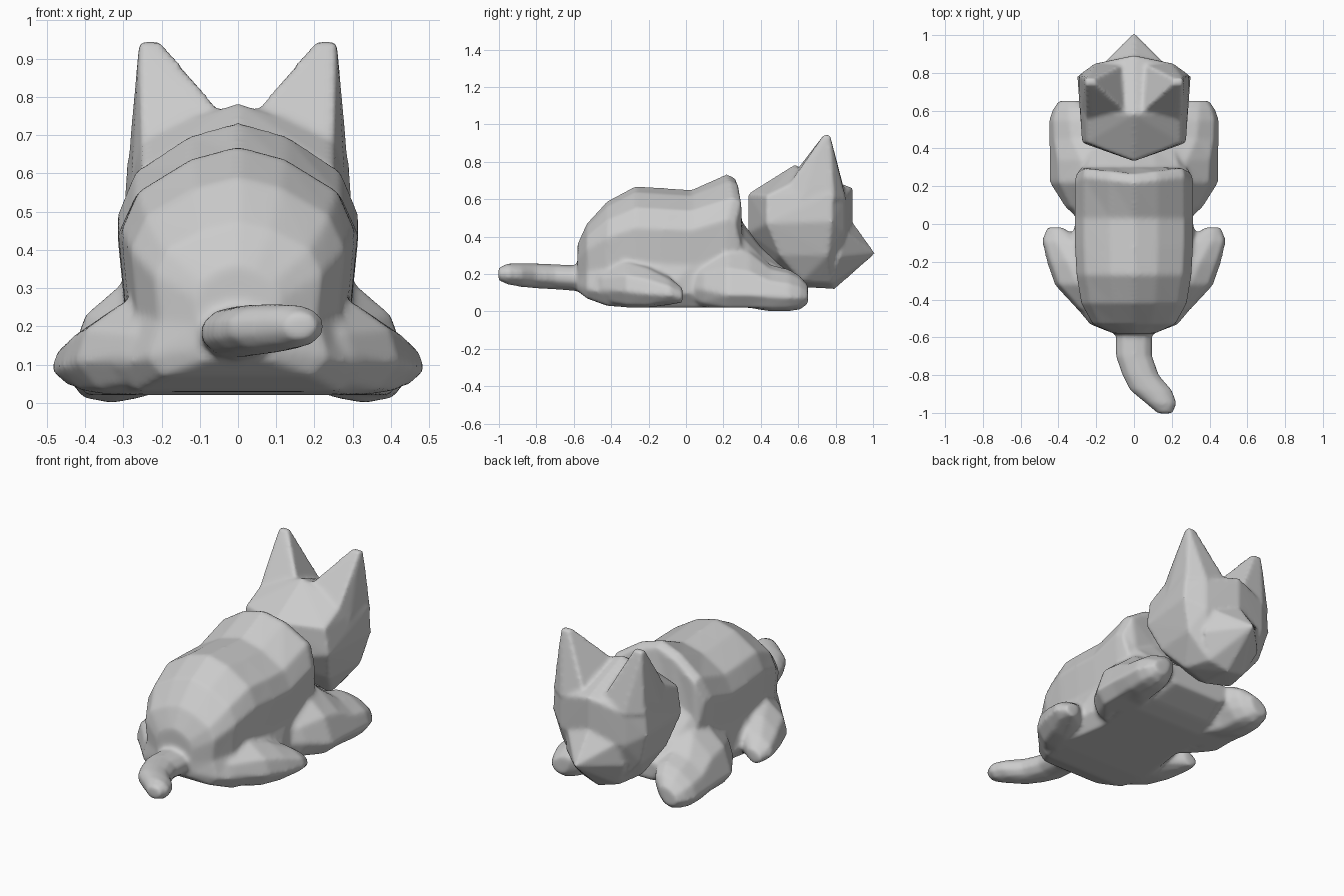
import bpy, bmesh, math

if "Cube" in bpy.data.objects:
    bpy.data.objects.remove(bpy.data.objects["Cube"])


def finish(name, bm, mirror=False):
    bmesh.ops.recalc_face_normals(bm, faces=bm.faces)
    mesh = bpy.data.meshes.new(name)
    bm.to_mesh(mesh)
    bm.free()
    ob = bpy.data.objects.new(name, mesh)
    bpy.context.collection.objects.link(ob)
    if mirror:
        ob.modifiers.new("mirror", 'MIRROR').use_mirror_merge = False
    return ob


def loft(name, rings, mirror=False):
    bm = bmesh.new()
    loops = [[bm.verts.new(p) for p in ring] for ring in rings]
    n = len(loops[0])
    for a, b in zip(loops, loops[1:]):
        for i in range(n):
            j = (i + 1) % n
            bm.faces.new((a[i], a[j], b[j], b[i]))
    bm.faces.new(loops[0])
    bm.faces.new(loops[-1])
    return finish(name, bm, mirror)


def limb(name, stations, shear=0.0, mirror=False, n=10, floor=0.0):
    # Stations: centre x, y, z, half width, half height; shear leans the top inwards
    rings = []
    for x, y, z, rx, rz in stations:
        ring = []
        for i in range(n):
            a = 2 * math.pi * (i + 0.5) / n
            dz = rz * math.sin(a) / math.cos(math.pi / n * 0.5)
            low = floor if y < .4 else 0
            ring.append((x + rx * math.cos(a) - shear * max(dz, 0), y, max(z + dz, low)))
        rings.append(ring)
    return loft(name, rings, mirror)


def hull(name, points, symmetric=False, mirror=False):
    bm = bmesh.new()
    for x, y, z in points:
        bm.verts.new((x, y, z))
        if symmetric and x > 0:
            bm.verts.new((-x, y, z))
    bmesh.ops.convex_hull(bm, input=bm.verts)
    loose = [v for v in bm.verts if not v.link_faces]
    bmesh.ops.delete(bm, geom=loose, context='VERTS')
    return finish(name, bm, mirror)


def fuse(objects, smooth):
    # Weld overlapping parts into one soft continuous skin
    bpy.ops.object.select_all(action='DESELECT')
    for ob in objects:
        ob.select_set(True)
    bpy.context.view_layer.objects.active = objects[0]
    bpy.ops.object.convert(target='MESH')
    bpy.ops.object.join()
    ob = bpy.context.view_layer.objects.active
    m = ob.modifiers.new("skin", 'REMESH')
    m.mode = 'VOXEL'
    m.voxel_size = .012
    m = ob.modifiers.new("soften", 'SMOOTH')
    m.factor = .5
    m.iterations = smooth
    bpy.ops.object.convert(target='MESH')
    bpy.ops.object.shade_smooth()


# Body: one half section scaled along the back line, flared low at the haunches
section = [(0, 0), (.8, 0), (.98, .12), (.94, .36), (1, .66), (.85, .82), (.4, .95), (0, 1)]
stations = [  # y, bottom, top, half width, low flare
    (-.58, .11, .36, .11, 1), (-.53, .07, .47, .22, 1.1), (-.42, .03, .59, .28, 1.18),
    (-.27, .02, .67, .305, 1.22), (-.12, .02, .66, .313, 1.1), (.03, .02, .65, .315, 1),
    (.22, .02, .735, .315, 1.1), (.265, .02, .71, .305, 1.1), (.30, .02, .48, .28, 1.1),
    (.40, .04, .35, .25, 1), (.55, .10, .23, .20, 1)]
body_rings = []
for y, zb, zt, w, flare in stations:
    half = []
    for i, (u, v) in enumerate(section):
        # Shoulder rim sweeps forward at the sides
        fwd = .035 * u if .2 < y < .28 and i in (5, 6) else 0
        half.append((w * u * (flare if i < 3 else 1), y + fwd, zb + (zt - zb) * v))
    body_rings.append(half + [(-x, yy, z) for x, yy, z in half[-2:0:-1]])
body = loft("body", body_rings)

# Legs
front_leg = limb("front_leg", [
    (.22, .0, .15, .05, .08), (.28, .09, .16, .09, .14), (.31, .22, .16, .145, .23),
    (.31, .34, .15, .145, .20), (.33, .45, .12, .127, .13), (.335, .55, .11, .122, .115),
    (.34, .61, .10, .095, .09), (.35, .652, .09, .05, .05)],
    shear=.7, mirror=True, floor=.02)
hind_leg = limb("hind_leg", [
    (.12, -.52, .15, .08, .06), (.19, -.45, .15, .12, .11), (.275, -.32, .15, .155, .14),
    (.325, -.20, .13, .145, .12), (.38, -.09, .11, .115, .075),
    (.425, -.018, .085, .04, .04)], shear=.6, mirror=True, floor=.02)

# Tail
tail = limb("tail", [
    (0, -.54, .175, .10, .07), (0, -.70, .185, .10, .067), (.035, -.80, .19, .10, .067),
    (.09, -.88, .195, .115, .064), (.145, -.95, .20, .084, .057),
    (.165, -1.003, .20, .04, .035)])
fuse([body, front_leg, hind_leg, tail], 6)

# Head
head = hull("head", [
    (0, .333, .63), (0, .333, .42), (.25, .43, .62), (.275, .43, .47), (.25, .59, .70),
    (0, .58, .785), (.28, .60, .50), (.29, .78, .63), (.30, .78, .48), (.20, .85, .60),
    (.20, .85, .42), (0, .892, .66), (0, .89, .44), (.25, .76, .30), (.23, .50, .30),
    (.16, .62, .16), (0, .60, .13), (0, .79, .12), (.12, .78, .15), (0, .45, .24)],
    symmetric=True)
muzzle = hull("muzzle", [
    (0, .89, .48), (.15, .86, .42), (.19, .82, .29), (0, 1.012, .31), (0, .79, .115),
    (.12, .78, .15), (0, .70, .3)], symmetric=True)

# Ears: broad wedges flowing into the brow and the back of the head
ear = hull("ear", [
    (.05, .60, .768), (.07, .84, .675), (.25, .56, .69), (.28, .60, .55),
    (.29, .79, .60), (.20, .855, .60), (.203, .74, .947), (.258, .74, .947),
    (.258, .77, .94), (.208, .77, .94)], mirror=True)
fuse([head, muzzle, ear], 4)
